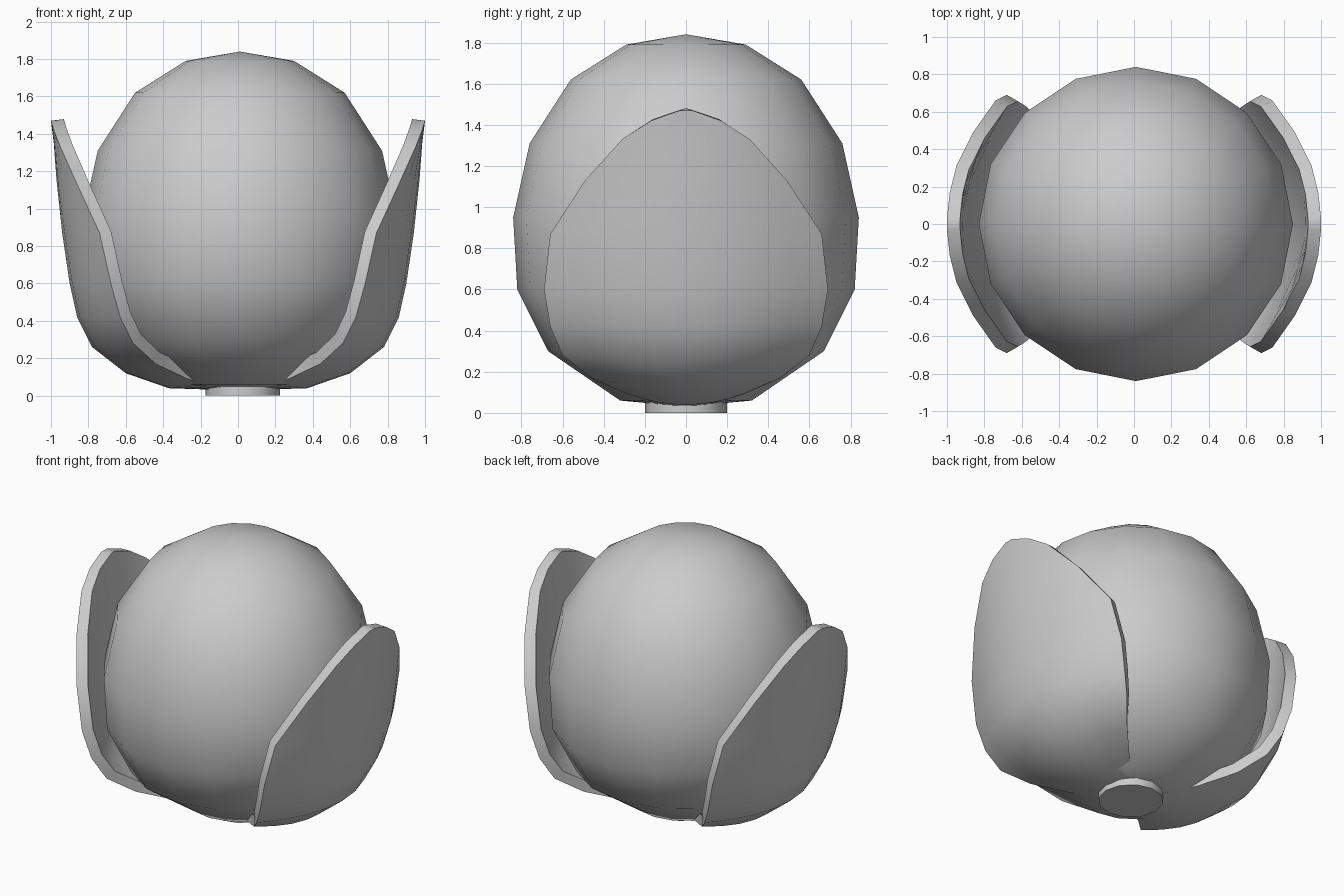
import bpy, bmesh, math

if "Cube" in bpy.data.objects:
    bpy.data.objects.remove(bpy.data.objects["Cube"])


def make_object(name, verts, faces, angle):
    mesh = bpy.data.meshes.new(name)
    mesh.from_pydata(verts, [], faces)
    mesh.update()
    ob = bpy.data.objects.new(name, mesh)
    bpy.context.collection.objects.link(ob)
    bpy.ops.object.select_all(action='DESELECT')
    ob.select_set(True)
    bpy.context.view_layer.objects.active = ob
    bpy.ops.object.shade_smooth_by_angle(angle=math.radians(angle))
    return ob


# Round bud: revolved profile of (radius, height)
profile = [(0.32, 0.06), (0.67, 0.30), (0.82, 0.60), (0.84, 0.95),
           (0.76, 1.31), (0.56, 1.62), (0.29, 1.79)]
n = 16
verts = [(0.01 + r * math.cos(2 * math.pi * i / n), r * math.sin(2 * math.pi * i / n), z)
         for r, z in profile for i in range(n)]
faces = [(k * n + i, k * n + (i + 1) % n, (k + 1) * n + (i + 1) % n, (k + 1) * n + i)
         for k in range(len(profile) - 1) for i in range(n)]
low, high = len(verts), len(verts) + 1
verts += [(0.01, 0, 0.03), (0.01, 0, 1.84)]
top = (len(profile) - 1) * n
for i in range(n):
    j = (i + 1) % n
    faces += [(low, j, i), (high, top + i, top + j)]
make_object("bud", verts, faces, 60)

# Cupped outer petals: (centre x, centre z, edge x, edge z, half width)
rows = [(0.07, 0.03, 0.07, 0.03, 0.10), (0.37, 0.04, 0.27, 0.09, 0.28),
        (0.60, 0.12, 0.44, 0.17, 0.46), (0.78, 0.26, 0.56, 0.28, 0.60),
        (0.86, 0.42, 0.63, 0.42, 0.66), (0.90, 0.60, 0.68, 0.60, 0.69),
        (0.94, 0.87, 0.74, 0.87, 0.66), (0.97, 1.15, 0.86, 1.13, 0.49),
        (0.985, 1.35, 0.95, 1.33, 0.31), (0.995, 1.43, 0.985, 1.42, 0.17),
        (1.00, 1.47, 1.00, 1.47, 0.03)]
cols = 9


def petal(name, side):
    verts, faces = [], []
    for cx, cz, ex, ez, w in rows:
        for c in range(cols):
            t = 2 * c / (cols - 1) - 1
            verts.append((side * (cx + (ex - cx) * t * t), t * w, cz + (ez - cz) * t * t))
    for r in range(len(rows) - 1):
        for c in range(cols - 1):
            a = r * cols + c
            f = (a, a + 1, a + cols + 1, a + cols)
            faces.append(f if side > 0 else f[::-1])
    ob = make_object(name, verts, faces, 40)
    mod = ob.modifiers.new("thickness", 'SOLIDIFY')
    mod.thickness = 0.07
    mod.offset = -1
    # Sharpen the rim between the outer and inner skins
    split = ob.modifiers.new("crisp_rim", 'EDGE_SPLIT')
    split.split_angle = math.radians(45)


petal("right_petal", 1)
petal("left_petal", -1)

# Small stem disc underneath
bpy.ops.mesh.primitive_cylinder_add(vertices=12, radius=0.2, depth=0.06, location=(0.025, 0, 0.03))
bpy.context.object.name = "stem_disc"
bpy.ops.object.shade_smooth_by_angle(angle=math.radians(40))
